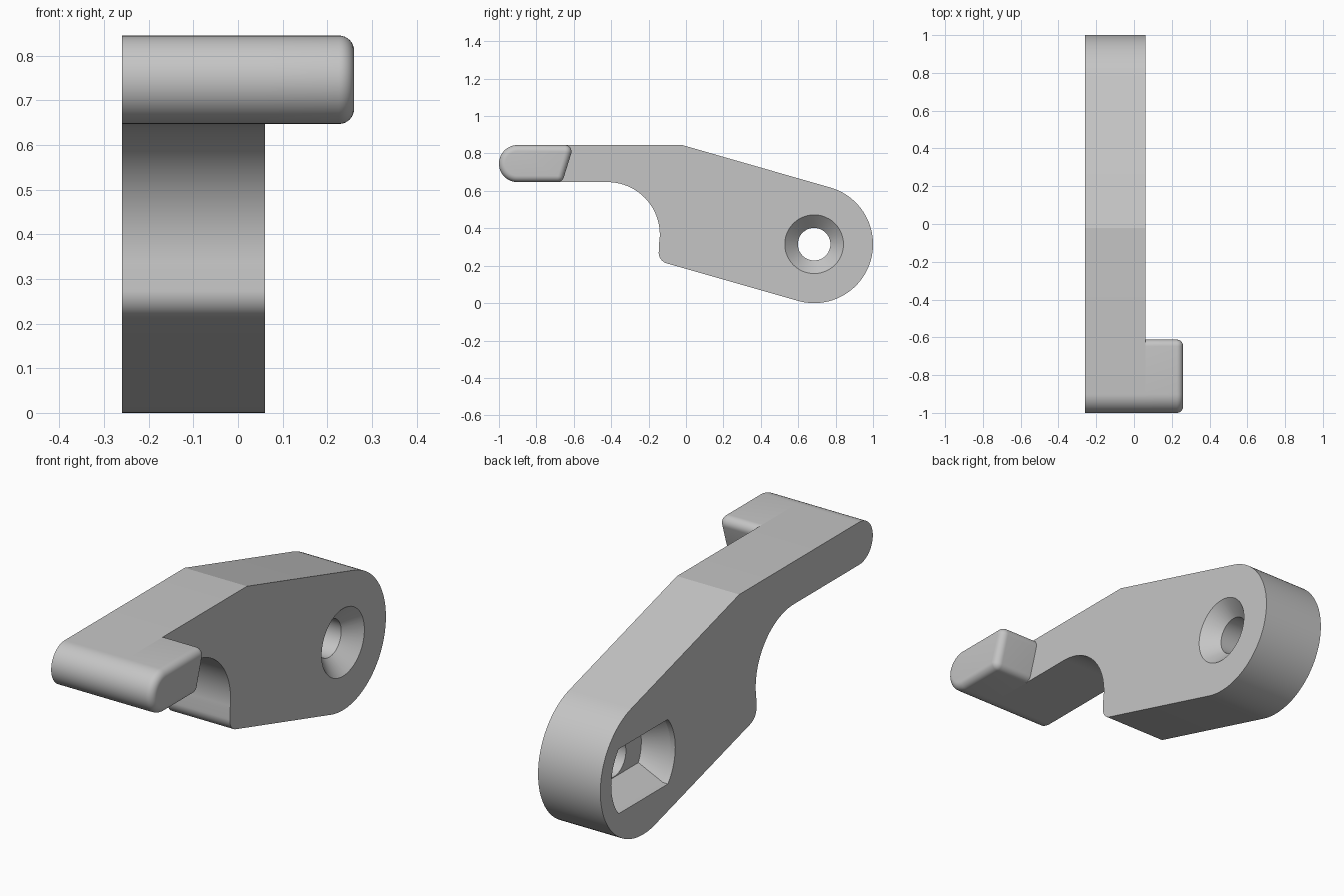
import bpy, bmesh
from math import sin, cos, asin, pi, radians

if "Cube" in bpy.data.objects:
    bpy.data.objects.remove(bpy.data.objects["Cube"])

grey = bpy.data.materials.new("plain_grey")
grey.use_nodes = True
colour = (0.56, 0.56, 0.56, 1)
grey.diffuse_color = colour
grey.node_tree.nodes["Principled BSDF"].inputs["Base Color"].default_value = colour


def arc(cy, cz, r, start, end, n):
    """Points of an arc in the y-z plane, angles in degrees."""
    return [(cy + r * cos(radians(start + (end - start) * i / n)),
             cz + r * sin(radians(start + (end - start) * i / n))) for i in range(n + 1)]


def loft(name, rings):
    """Skin a list of (x, outline) rings and cap both ends."""
    bm = bmesh.new()
    loops = [[bm.verts.new((x, y, z)) for y, z in pts] for x, pts in rings]
    for a, b in zip(loops, loops[1:]):
        for i in range(len(a)):
            j = (i + 1) % len(a)
            bm.faces.new((a[i], a[j], b[j], b[i]))
    bm.faces.new(loops[0])
    bm.faces.new(loops[-1])
    bmesh.ops.recalc_face_normals(bm, faces=bm.faces)
    mesh = bpy.data.meshes.new(name)
    bm.to_mesh(mesh)
    bm.free()
    mesh.materials.append(grey)
    obj = bpy.data.objects.new(name, mesh)
    bpy.context.collection.objects.link(obj)
    return obj


def activate(obj):
    bpy.ops.object.select_all(action='DESELECT')
    obj.select_set(True)
    bpy.context.view_layer.objects.active = obj


def cut(obj, cutter):
    cutter.hide_render = True
    mod = obj.modifiers.new("cut", 'BOOLEAN')
    mod.operation = 'DIFFERENCE'
    mod.solver = 'EXACT'
    mod.object = cutter
    activate(obj)
    bpy.ops.object.modifier_apply(modifier=mod.name)
    bpy.data.objects.remove(cutter)


LEFT, RIGHT, TIP = 0.06, -0.26, 0.26
PIVOT = (0.685, 0.315)

# Lever body: round nose, sloping back, round pivot end, hooked underside
outline = arc(-0.901, 0.746, 0.099, 270, 90, 24)
outline += [(-0.02, 0.845)]
outline += arc(*PIVOT, 0.315, 74, -106, 48)
outline += arc(-0.086, 0.27, 0.06, 254, 170, 10)
outline += arc(-0.42, 0.367, 0.28, -10, 90, 28)
body = loft("lever_body", [(RIGHT, outline), (LEFT, outline)])

# Countersunk screw hole from the left side
hole = [(0.08, 0.177), (-0.01, 0.087), (-0.2, 0.087)]
cut(body, loft("screw_hole_cutter",
               [(x, arc(*PIVOT, r, 0, 352.5, 47)) for x, r in hole]))


# Tapered pocket with flat top and bottom on the right side
def flat_sided(r, h):
    a = asin(h / r) * 180 / pi
    return arc(*PIVOT, r, -a, a, 14) + arc(*PIVOT, r, 180 - a, 180 + a, 14)


pocket = [(-0.28, 0.235, 0.15), (-0.235, 0.235, 0.15), (-0.11, 0.2, 0.09)]
cut(body, loft("pocket_cutter", [(x, flat_sided(r, h)) for x, r, h in pocket]))


# Finger tab: rounded outline whose free end rolls over
def tab_outline(t):
    return (arc(-0.901, 0.746, 0.099 - t, 270, 90, 24)
            + arc(-0.647, 0.81, 0.035 - t, 90, -17, 8)
            + arc(-0.687, 0.682, 0.035 - t, -17, -90, 6))


R = 0.034
rings = [(LEFT, tab_outline(0))]
for i in range(9):
    a = i / 8 * pi / 2
    rings.append((TIP - R + R * sin(a), tab_outline(R * (1 - cos(a)))))
tab = loft("finger_tab", rings)

for part in (body, tab):
    activate(part)
    bpy.ops.object.shade_smooth_by_angle(angle=radians(14 if part is body else 30))
